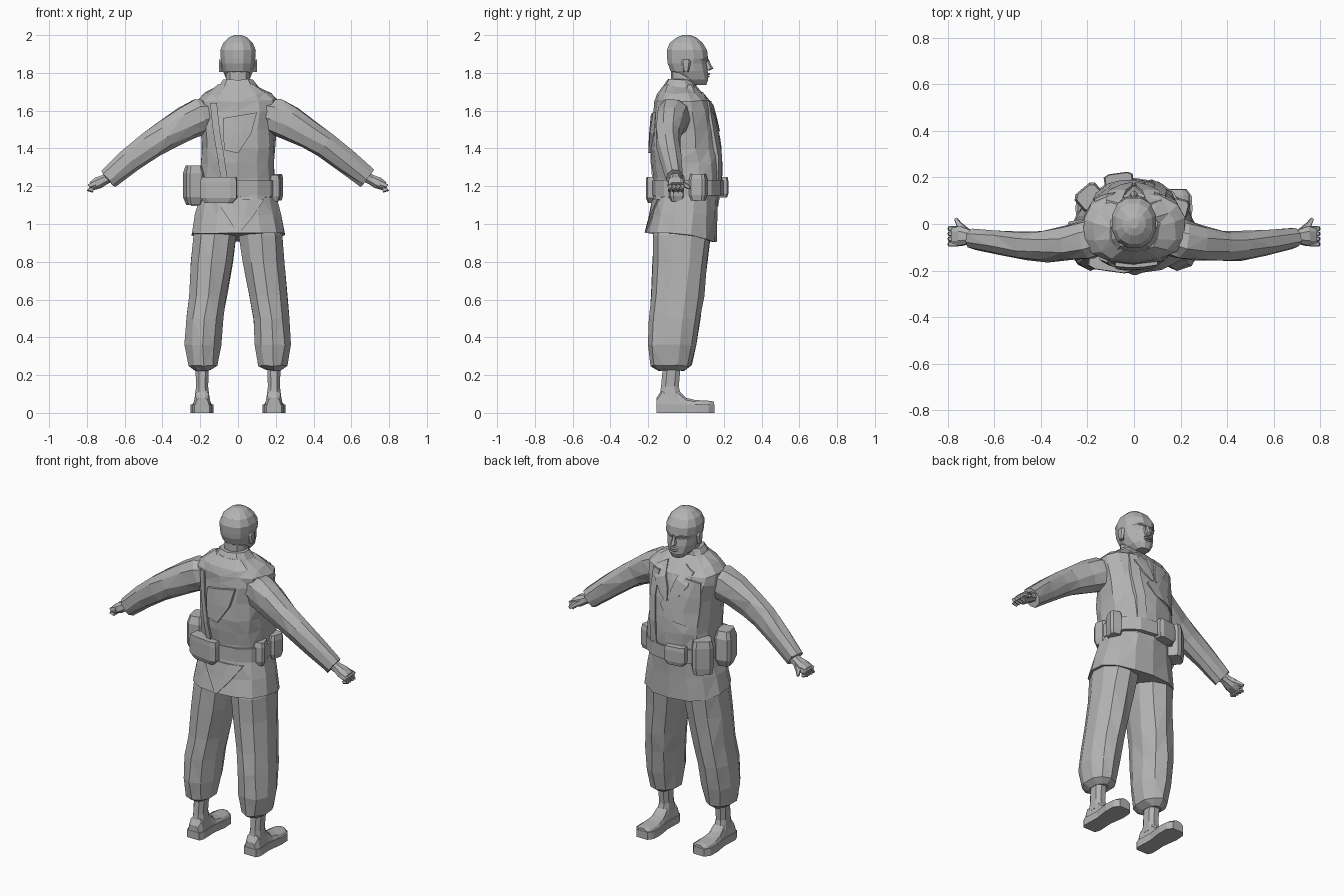
import bpy, bmesh, math, random
from mathutils import Vector as V, Matrix

random.seed(4)
mat = bpy.data.materials.new("plain grey")
mat.diffuse_color = (0.45, 0.45, 0.45, 1)


def finish(name, bm):
    bmesh.ops.recalc_face_normals(bm, faces=bm.faces)
    me = bpy.data.meshes.new(name)
    bm.to_mesh(me)
    bm.free()
    me.materials.append(mat)
    ob = bpy.data.objects.new(name, me)
    bpy.context.collection.objects.link(ob)
    return ob


def loft(name, rings, jit=0.0):
    """Skin a list of closed rings and cap both ends."""
    bm = bmesh.new()
    vs = [[bm.verts.new(p + V([random.uniform(-jit, jit) for _ in "xyz"])) for p in r] for r in rings]
    n = len(vs[0])
    for a, b in zip(vs, vs[1:]):
        for i in range(n):
            bm.faces.new((a[i], a[(i + 1) % n], b[(i + 1) % n], b[i]))
    bm.faces.new(vs[0])
    bm.faces.new(vs[-1])
    if jit:
        bmesh.ops.triangulate(bm, faces=bm.faces)
    return finish(name, bm)


def pw(v, e):
    return math.copysign(abs(v) ** e, v)


def ring(c, a, b, n=12, e=0.8):
    """Rounded ring about c with half-axis vectors a and b."""
    c, a, b = V(c), V(a), V(b)
    return [c + a * pw(math.cos(t), e) + b * pw(math.sin(t), e)
            for t in [2 * math.pi * (i + 0.5) / n for i in range(n)]]


def zring(z, x0, x1, y0, y1, n=12, e=0.8):
    return ring(((x0 + x1) / 2, (y0 + y1) / 2, z), ((x1 - x0) / 2, 0, 0), (0, (y1 - y0) / 2, 0), n, e)


def tube(name, pts, n=8, e=0.8, jit=0.0):
    """Limb along (x, y, z, half height, half depth) points."""
    P = [V(p[:3]) for p in pts]
    rings = []
    for i, p in enumerate(pts):
        d = (P[min(i + 1, len(P) - 1)] - P[max(i - 1, 0)]).normalized()
        side = d.cross(V((0, 0, 1))).normalized()
        rings.append(ring(P[i], side.cross(d) * p[3], side * p[4], n, e))
    return loft(name, rings, jit)


def block(name, c, size, ang=0, bottom=0.82, top=0.82):
    """Pouch-like box with softened corners and tapered ends."""
    R = Matrix.Rotation(math.radians(ang), 3, 'Z')
    return loft(name, [ring(V(c) + V((0, 0, f * size[2])), R @ V((size[0] / 2 * k, 0, 0)),
                            R @ V((0, size[1] / 2 * k, 0)), 8, 0.45)
                       for f, k in ((-0.5, bottom), (-0.3, 1), (0.3, 1), (0.5, top))])


# Jacket and its skirt: z, back y, front y, half width
JACKET = [(1.14, -0.17, 0.165, 0.2), (1.24, -0.17, 0.192, 0.198), (1.32, -0.183, 0.195, 0.195),
          (1.4, -0.19, 0.182, 0.196), (1.5, -0.182, 0.168, 0.203), (1.6, -0.172, 0.146, 0.218),
          (1.65, -0.167, 0.13, 0.222), (1.69, -0.155, 0.09, 0.178), (1.735, -0.12, 0.05, 0.1)]
SKIRT = [(0.95, -0.215, 0.168, 0.252), (1.05, -0.19, 0.165, 0.23), (1.16, -0.17, 0.17, 0.202)]
loft("jacket", [zring(z, -w, w, a, b, 14) for z, a, b, w in JACKET], 0.006)
skirt = [zring(z, -w, w, a, b, 14, 0.88) for z, a, b, w in SKIRT]
for p in skirt[0]:
    p.z -= max(0, p.y) * 0.28  # hem dips at the front
loft("jacket_skirt", skirt, 0.004)


def surf(x, z, side, prof):
    """Cloth surface depth at x, z on the back (-1) or front (1)."""
    z = min(max(z, prof[0][0]), prof[-1][0])
    for p, q in zip(prof, prof[1:]):
        if p[0] <= z <= q[0]:
            t = (z - p[0]) / (q[0] - p[0])
            a, b, w = [p[k] + (q[k] - p[k]) * t for k in (1, 2, 3)]
            r = min(abs(x) / w, 0.95)
            return (a + b) / 2 + side * (b - a) / 2 * (1 - r ** 2.5) ** 0.4


def patch(name, rows, side, lift=0.01, cols=4, prof=JACKET):
    """Cloth panel over the jacket; each row runs from one (x, z) to another."""
    bm = bmesh.new()
    lay = []
    for h in (-0.02, lift):
        g = []
        for (xa, za), (xb, zb) in rows:
            f = [i / (cols - 1) for i in range(cols)]
            pts = [(xa + (xb - xa) * t, za + (zb - za) * t) for t in f]
            g.append([bm.verts.new((x, surf(x, z, side, prof) + side * h, z)) for x, z in pts])
        lay.append(g)
        for a, b in zip(g, g[1:]):
            for i in range(cols - 1):
                bm.faces.new((a[i], a[i + 1], b[i + 1], b[i]))
    loops = [g[0] + [r[-1] for r in g[1:-1]] + g[-1][::-1] + [r[0] for r in g[-2:0:-1]] for g in lay]
    for i in range(len(loops[0])):
        j = (i + 1) % len(loops[0])
        bm.faces.new((loops[0][i], loops[0][j], loops[1][j], loops[1][i]))
    return finish(name, bm)


def strap(name, pts, side, w=0.018, lift=0.01):
    return patch(name, [((x - w, z), (x + w, z)) for x, z in pts], side, lift, 2)


# Collar and neck
loft("collar", [zring(z, -w, w, a, b, 10) for z, a, b, w in
                ((1.665, -0.155, 0.105, 0.165), (1.715, -0.13, 0.06, 0.115), (1.765, -0.1, 0.03, 0.082))], 0.004)
loft("neck", [zring(1.66, -0.075, 0.075, -0.08, 0.06, 10), zring(1.73, -0.065, 0.065, -0.08, 0.055, 10),
              zring(1.82, -0.065, 0.065, -0.08, 0.05, 10)])

# Panels, lapels and straps on the jacket
patch("back_flap", [((-0.08, 1.56), (0.1, 1.59)), ((-0.08, 1.47), (0.07, 1.48)), ((-0.07, 1.39), (0.0, 1.375))], -1, 0.012)
strap("back_strap", [(-0.13, 1.64), (-0.115, 1.5), (-0.09, 1.35), (-0.07, 1.22)], -1)
strap("front_strap", [(0.11, 1.65), (0.115, 1.5), (0.1, 1.36), (0.09, 1.2)], 1, 0.025)
patch("chest_flap", [((-0.17, 1.62), (-0.09, 1.64)), ((-0.175, 1.53), (-0.01, 1.55)),
                     ((-0.17, 1.44), (0.05, 1.47)), ((-0.165, 1.36), (0.0, 1.4))], 1, 0.007)
for s in (-1, 1):
    patch("lapel", [((s * 0.06, 1.7), (s * 0.12, 1.67)), ((s * 0.035, 1.63), (s * 0.11, 1.6)),
                    ((s * 0.01, 1.56), (s * 0.06, 1.53)), ((s * 0.005, 1.5), (s * 0.015, 1.49))], 1, 0.01)

# Triangular tail panel on the back of the skirt
patch("skirt_tail", [((-0.12, 1.13), (0.14, 1.13)), ((-0.06, 1.04), (0.08, 1.04)), ((-0.005, 0.955), (0.01, 0.955))],
      -1, 0.005, 4, SKIRT)

# Belt and pouches
loft("belt", [zring(z, -0.212, 0.212, -0.178, 0.198, 14, 0.85) for z in (1.15, 1.23)])
for name, c, size, ang, lo, hi in (
        ("back_pouch", (-0.1, -0.165, 1.18), (0.2, 0.08, 0.14), -8, 0.75, 0.95),
        ("left_side_pouch", (-0.235, -0.045, 1.205), (0.1, 0.13, 0.21), 12, 0.7, 0.75),
        ("canteen", (-0.19, 0.115, 1.195), (0.12, 0.1, 0.2), 40, 0.9, 0.85),
        ("front_pouch", (-0.065, 0.185, 1.195), (0.13, 0.07, 0.11), 8, 0.82, 0.9),
        ("right_front_pouch", (0.197, 0.065, 1.195), (0.075, 0.09, 0.14), -15, 0.8, 0.85),
        ("right_side_pouch", (0.185, -0.05, 1.19), (0.07, 0.08, 0.14), 15, 0.75, 0.85)):
    block(name, c, size, ang, lo, hi)

# Head: z, back y, front y, half width
loft("head", [zring(z, -w, w, a, b, 12, 0.88) for z, a, b, w in (
    (1.735, 0.03, 0.108, 0.035), (1.765, -0.03, 0.12, 0.063), (1.81, -0.085, 0.118, 0.082),
    (1.85, -0.1, 0.11, 0.09), (1.875, -0.103, 0.12, 0.094), (1.92, -0.105, 0.115, 0.097),
    (1.96, -0.088, 0.09, 0.08), (1.988, -0.05, 0.055, 0.05), (2.0, -0.02, 0.025, 0.02))])
# Nose and lips
loft("nose", [zring(z, -w, w, 0.09, y, 6, 0.9) for z, y, w in
              ((1.812, 0.122, 0.014), (1.822, 0.145, 0.018), (1.845, 0.132, 0.011), (1.872, 0.12, 0.008))])
for z, y in ((1.782, 0.127), (1.795, 0.131)):
    loft("lip", [zring(z + d, -w, w, 0.09, y - k, 8, 0.9) for d, w, k in
                 ((-0.006, 0.02, 0.005), (0, 0.028, 0), (0.005, 0.02, 0.005))])

for s in (-1, 1):
    tube("brow", [(s * 0.008, 0.113, 1.868, 0.006, 0.01), (s * 0.04, 0.106, 1.875, 0.006, 0.01),
                  (s * 0.07, 0.076, 1.868, 0.005, 0.008)], 6)
    loft("ear", [zring(z, s * 0.09 - 0.012, s * 0.09 + 0.012, -0.005 - w, 0.005 + w, 6)
                 for z, w in ((1.805, 0.008), (1.83, 0.015), (1.86, 0.022), (1.872, 0.012))])

    # Sleeve
    tube("sleeve", [(s * x, y, z, h, d) for x, y, z, h, d in (
        (0.14, -0.05, 1.585, 0.07, 0.08), (0.2, -0.065, 1.572, 0.1, 0.088), (0.275, -0.082, 1.537, 0.093, 0.077),
        (0.38, -0.094, 1.474, 0.079, 0.068), (0.46, -0.093, 1.422, 0.075, 0.062),
        (0.57, -0.078, 1.336, 0.067, 0.053), (0.685, -0.062, 1.242, 0.057, 0.045))], 9, 0.88, 0.005)
    # Hand, bunched curled fingers and thumb
    tube("hand", [(s * x, y, z, h, d) for x, y, z, h, d in (
        (0.66, -0.06, 1.26, 0.03, 0.03), (0.705, -0.055, 1.235, 0.028, 0.032),
        (0.74, -0.052, 1.218, 0.033, 0.044), (0.775, -0.052, 1.2, 0.025, 0.044))], 8)
    for k in range(4):
        y = -0.086 + k * 0.022
        tube("finger", [(s * 0.755, y, 1.213, 0.016, 0.012), (s * 0.788, y, 1.2, 0.014, 0.012),
                        (s * 0.792, y, 1.184, 0.012, 0.011), (s * 0.765, y, 1.175, 0.01, 0.009)], 5)
    tube("thumb", [(s * 0.72, -0.03, 1.222, 0.016, 0.016), (s * 0.75, -0.003, 1.205, 0.014, 0.014),
                   (s * 0.765, 0.022, 1.19, 0.008, 0.008)], 5)

    # Baggy trouser leg, gathered above the ankle
    loft("trouser_leg", [zring(z, min(s * a, s * b), max(s * a, s * b), c, d, 10, 0.95) for z, a, b, c, d in (
        (0.225, 0.145, 0.23, -0.15, -0.01), (0.25, 0.105, 0.262, -0.187, 0.028), (0.36, 0.087, 0.285, -0.2, 0.052),
        (0.5, 0.075, 0.278, -0.196, 0.076), (0.62, 0.055, 0.264, -0.184, 0.094),
        (0.8, 0.022, 0.252, -0.175, 0.114), (0.94, 0.0, 0.244, -0.172, 0.132), (1.05, -0.01, 0.205, -0.15, 0.13))], 0.004)
    # Ankle
    loft("boot_shaft", [zring(z, s * 0.19 - w, s * 0.19 + w, c, d, 8) for z, w, c, d in (
        (0.08, 0.042, -0.145, -0.02), (0.14, 0.034, -0.135, -0.035), (0.25, 0.038, -0.125, -0.025))])
    # Boot, built heel to toe, with a flat sole
    foot = []
    for y, w, h in ((-0.155, 0.038, 0.08), (-0.13, 0.048, 0.12), (-0.04, 0.045, 0.12), (0.0, 0.05, 0.08),
                    (0.05, 0.058, 0.068), (0.125, 0.055, 0.064), (0.148, 0.036, 0.06)):
        foot.append([V((s * 0.19 + k * w, y, z)) for k, z in (
            (-1, 0.035), (-0.75, h * 0.85), (-0.4, h), (0.4, h), (0.75, h * 0.85), (1, 0.035))])
    loft("boot", foot)
    loft("sole", [[V((s * 0.19 + k * w, y, z)) for k, z in ((-1, 0), (-1, 0.045), (1, 0.045), (1, 0))]
                  for y, w in ((-0.157, 0.04), (-0.13, 0.052), (-0.03, 0.048), (0.06, 0.061), (0.12, 0.058), (0.15, 0.036))])
